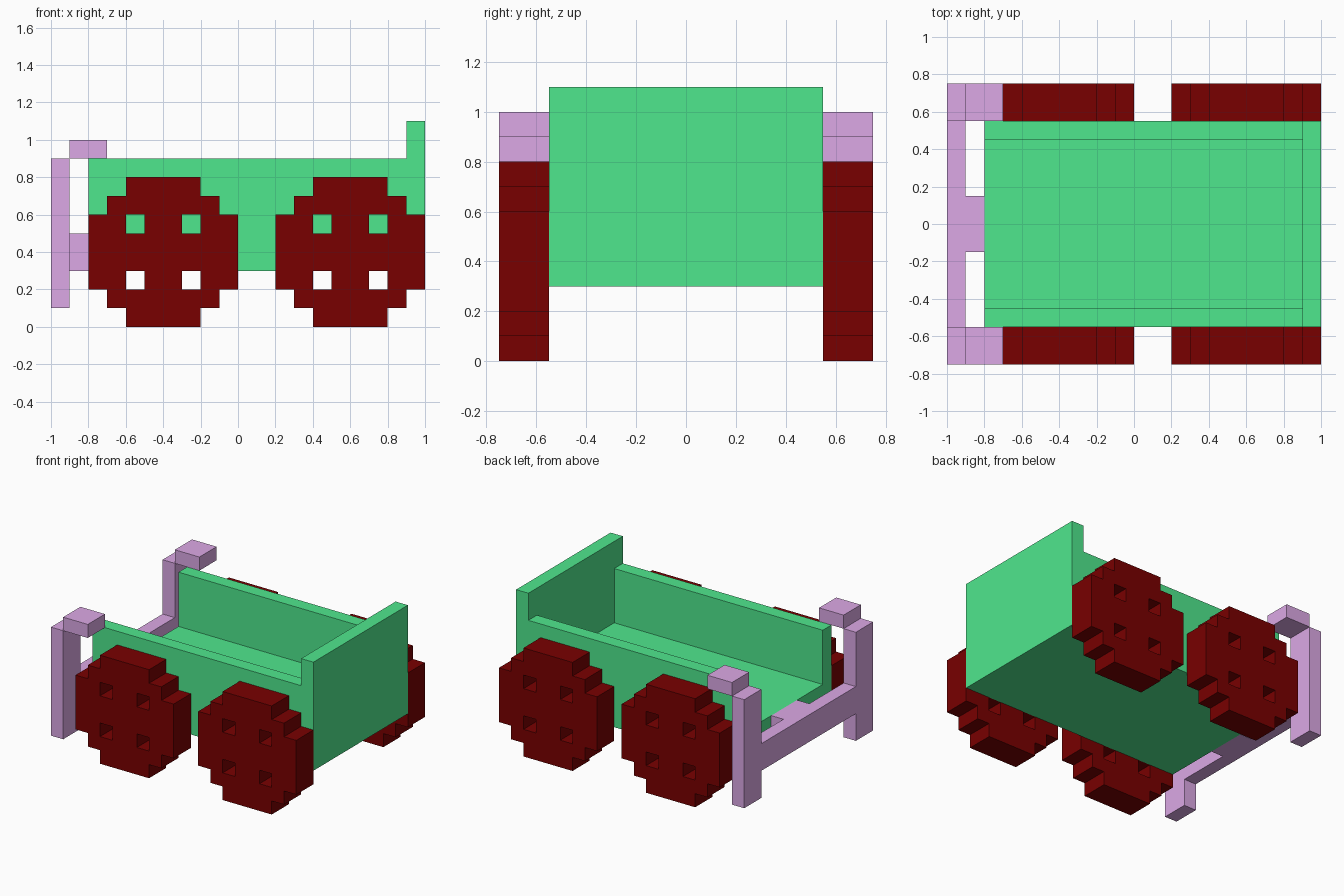
import bpy, bmesh

if "Cube" in bpy.data.objects:
    bpy.data.objects.remove(bpy.data.objects["Cube"])


def material(name, rgb):
    m = bpy.data.materials.new(name)
    m.diffuse_color = (*rgb, 1.0)
    m.use_nodes = True
    m.node_tree.nodes["Principled BSDF"].inputs["Base Color"].default_value = m.diffuse_color
    return m


GREEN = material("body green", (0.080, 0.815, 0.275))
PURPLE = material("frame lilac", (0.715, 0.395, 0.790))
RED = material("wheel dark red", (0.190, 0.0, 0.0))


def finish(name, bm, mat):
    bmesh.ops.recalc_face_normals(bm, faces=bm.faces[:])
    mesh = bpy.data.meshes.new(name)
    bm.to_mesh(mesh)
    bm.free()
    mesh.materials.append(mat)
    ob = bpy.data.objects.new(name, mesh)
    bpy.context.collection.objects.link(ob)
    return ob


def box(name, x, y, z, mat):
    bm = bmesh.new()
    bmesh.ops.create_cube(bm, size=1)
    for v in bm.verts:
        v.co = [r[0] if c < 0 else r[1] for r, c in zip((x, y, z), v.co)]
    return finish(name, bm, mat)


def extrude(bm, offset):
    geom = bmesh.ops.extrude_face_region(bm, geom=bm.faces[:])["geom"]
    verts = [g for g in geom if isinstance(g, bmesh.types.BMVert)]
    bmesh.ops.translate(bm, verts=verts, vec=offset)


# Cart body: U-shaped trough, open at the hitch end
bm = bmesh.new()
section = [(-.55, .3), (.55, .3), (.55, .9), (.45, .9),
           (.45, .5), (-.45, .5), (-.45, .9), (-.55, .9)]
bm.faces.new([bm.verts.new((-.8, y, z)) for y, z in section])
extrude(bm, (1.7, 0, 0))
finish("cart_trough", bm, GREEN)

# Taller end board
box("end_board", (.9, 1), (-.55, .55), (.3, 1.1), GREEN)


# Stepped wheel: grid disc with four square through-holes
def wheel(name, x0, y0):
    bm = bmesh.new()
    margin = [2, 1, 0, 0, 0, 0, 1, 2]
    verts = {}

    def vert(i, k):
        if (i, k) not in verts:
            verts[i, k] = bm.verts.new((x0 + i * .1, y0, k * .1))
        return verts[i, k]

    for k in range(8):
        for i in range(margin[k], 8 - margin[k]):
            if i in (2, 5) and k in (2, 5):
                continue
            bm.faces.new([vert(i, k), vert(i + 1, k),
                          vert(i + 1, k + 1), vert(i, k + 1)])
    extrude(bm, (0, .2, 0))
    finish(name, bm, RED)


for side, y0 in (("near", -.75), ("far", .55)):
    wheel(f"{side}_hitch_wheel", -.8, y0)
    wheel(f"{side}_end_wheel", .2, y0)
    # Upright post and the handle stepping inward above it
    box(f"{side}_post", (-1, -.9), (y0, y0 + .2), (.1, .9), PURPLE)
    box(f"{side}_handle", (-.9, -.7), (y0, y0 + .2), (.9, 1), PURPLE)

# Crossbar and the link to the body
box("crossbar", (-1, -.9), (-.55, .55), (.3, .5), PURPLE)
box("hitch_link", (-.9, -.8), (-.15, .15), (.3, .5), PURPLE)
